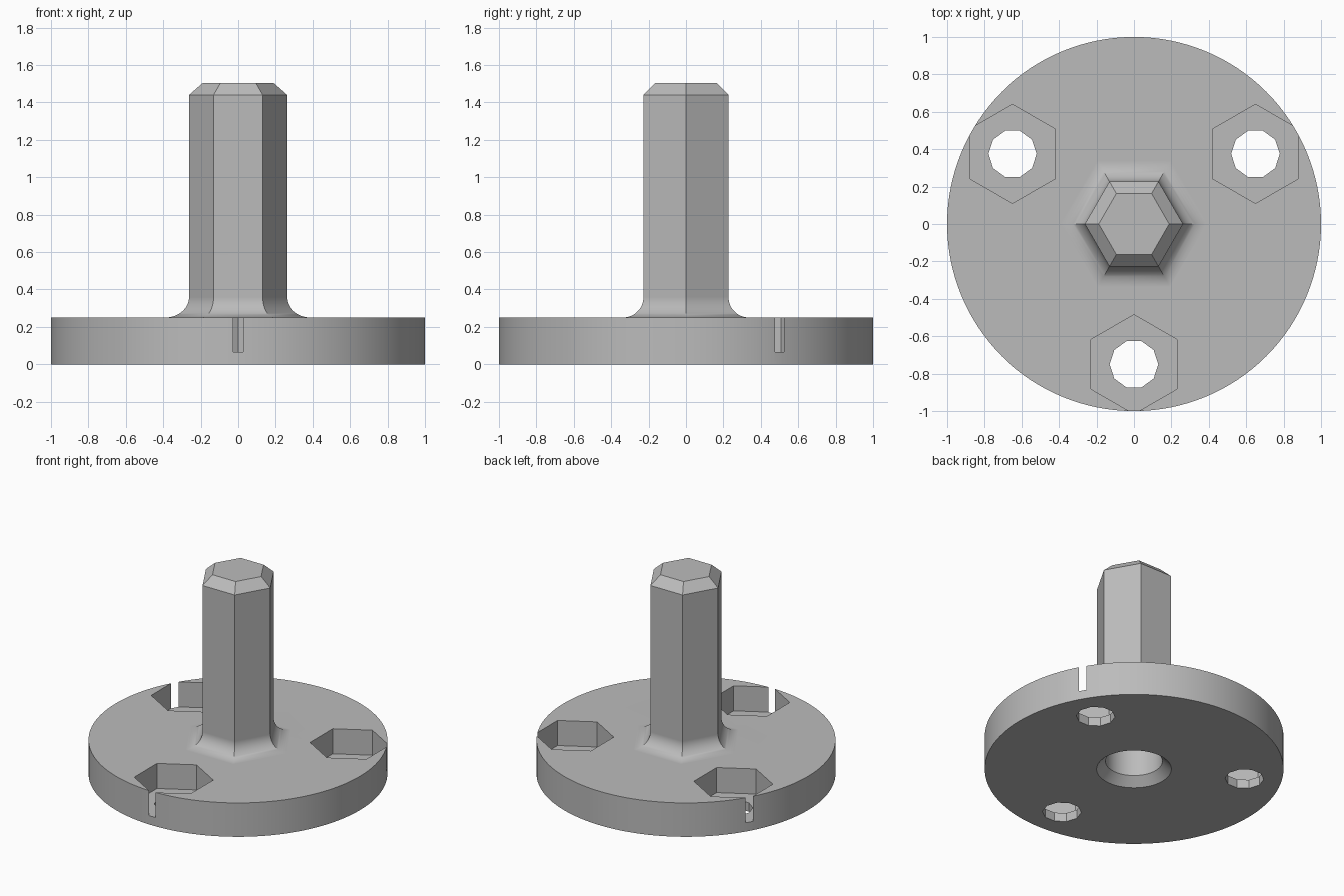
import bpy, bmesh, math

old = bpy.data.objects.get("Cube")
if old:
    bpy.data.objects.remove(old, do_unlink=True)

grey = bpy.data.materials.new("plain_grey")
grey.use_nodes = True
colour = (0.5, 0.5, 0.5, 1)
grey.diffuse_color = colour
grey.node_tree.nodes["Principled BSDF"].inputs["Base Color"].default_value = colour


def lathe(name, profile, sides, centre=(0, 0), turn=0.0):
    """Closed solid from (radius, height) rings with the given side count."""
    bm = bmesh.new()
    rings = []
    for r, z in profile:
        angles = [turn + math.tau * i / sides for i in range(sides)]
        rings.append([bm.verts.new((centre[0] + r * math.cos(a),
                                    centre[1] + r * math.sin(a), z)) for a in angles])
    for low, high in zip(rings, rings[1:]):
        for i in range(sides):
            j = (i + 1) % sides
            bm.faces.new((low[i], low[j], high[j], high[i]))
    bm.faces.new(rings[0][::-1])
    bm.faces.new(rings[-1])
    mesh = bpy.data.meshes.new(name)
    bm.to_mesh(mesh)
    bm.free()
    mesh.materials.append(grey)
    obj = bpy.data.objects.new(name, mesh)
    bpy.context.collection.objects.link(obj)
    return obj


def combine(target, tool, operation):
    """Apply a boolean and discard the tool object."""
    mod = target.modifiers.new(operation.lower(), "BOOLEAN")
    mod.operation, mod.object, mod.solver = operation, tool, "EXACT"
    bpy.context.view_layer.objects.active = target
    bpy.ops.object.modifier_apply(modifier=mod.name)
    bpy.data.objects.remove(tool, do_unlink=True)


TOP = 0.25          # top of the disc
FLAT = 0.227        # centre to flat of the hexagonal stem
FILLET = 0.11
to_corner = 1 / math.cos(math.pi / 6)

# Round base
flange = lathe("flanged_hex_post", [(1, 0), (1, TOP)], 128)

# Hexagonal stem with a flared foot and chamfered tip
STEPS = 12
profile = [((FLAT + FILLET) * to_corner, TOP - 0.05)]
for i in range(STEPS + 1):
    a = math.pi / 2 * i / STEPS
    profile.append(((FLAT + FILLET * (1 - math.sin(a))) * to_corner,
                    TOP + FILLET * (1 - math.cos(a))))
profile += [(FLAT * to_corner, 1.44), (0.163 * to_corner, 1.505)]
combine(flange, lathe("stem", profile, 6), "UNION")

# Countersunk blind bore from below
bore = [(0.26, -0.01), (0.25, 0), (0.19, 0.06), (0.19, 1.25)]
combine(flange, lathe("bore", bore, 64), "DIFFERENCE")

# Three nut pockets, each with a bolt hole; pocket corners break through the rim
for degrees in (30, 150, 270):
    a = math.radians(degrees)
    spot = (0.75 * math.cos(a), 0.75 * math.sin(a))
    pocket = lathe("pocket", [(0.265, 0.065), (0.265, TOP + 0.1)], 6, spot, math.pi / 6)
    combine(flange, pocket, "DIFFERENCE")
    hole = lathe("bolt_hole", [(0.13, -0.1), (0.13, 0.15)], 10, spot)
    combine(flange, hole, "DIFFERENCE")

# Smooth rim and foot, crisp edges elsewhere
bpy.ops.object.select_all(action="DESELECT")
flange.select_set(True)
bpy.context.view_layer.objects.active = flange
bpy.ops.object.shade_smooth_by_angle(angle=math.radians(30))
weighted = flange.modifiers.new("weighted_normals", "WEIGHTED_NORMAL")
weighted.keep_sharp = True
